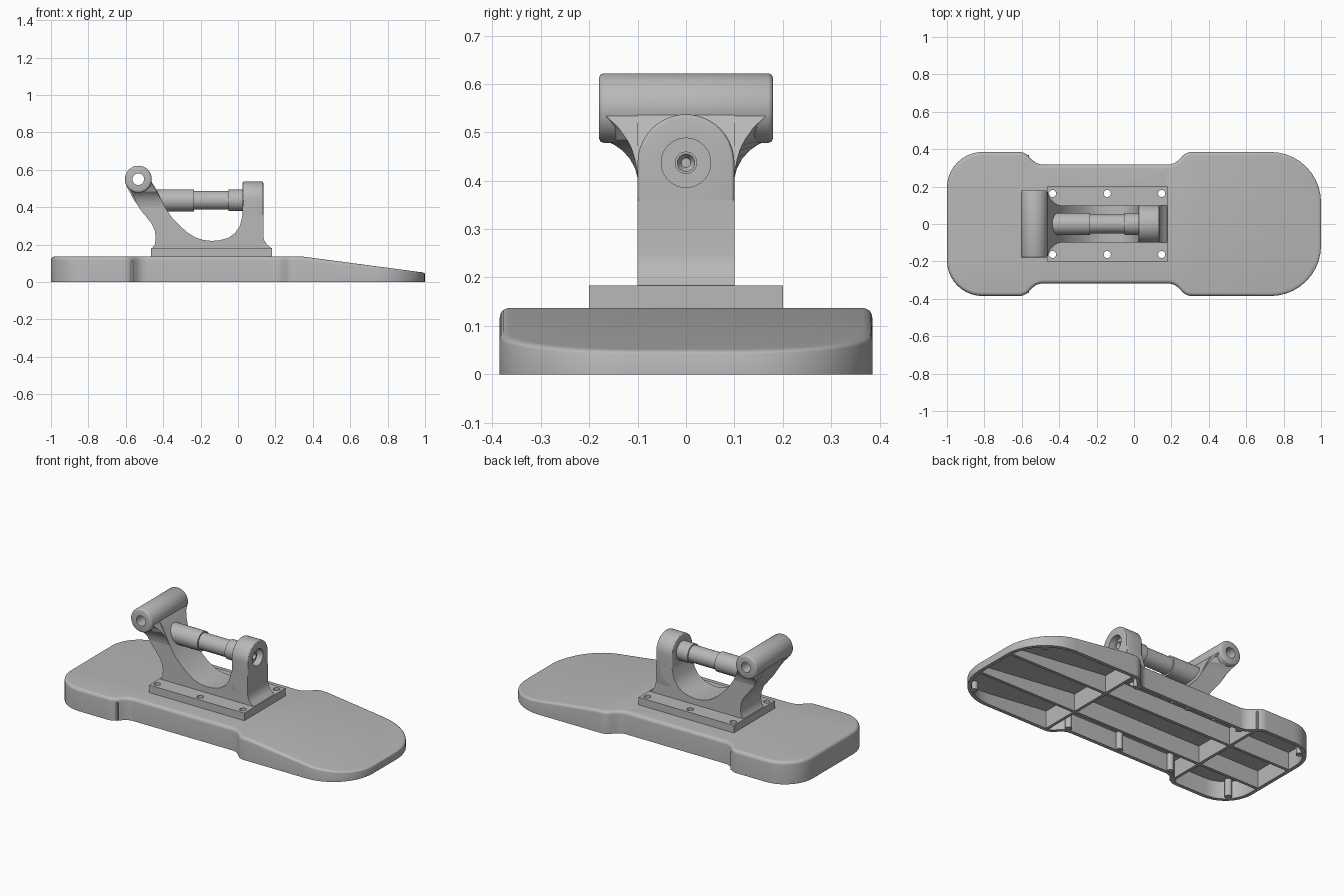
import bpy, bmesh, math
from mathutils import Vector, Matrix

if "Cube" in bpy.data.objects:
    bpy.data.objects.remove(bpy.data.objects["Cube"])

grey = bpy.data.materials.new("plain grey")
grey.use_nodes = True
colour = (0.48, 0.48, 0.48, 1)
grey.diffuse_color = colour
grey.node_tree.nodes["Principled BSDF"].inputs["Base Color"].default_value = colour

TOP = 0.137       # deck height
SLOPE_X = 0.34    # where the nose begins to slope
TIP = 0.05        # nose height
ROD_Z = 0.437


def smooth(obj, angle):
    bpy.ops.object.select_all(action='DESELECT')
    obj.select_set(True)
    bpy.context.view_layer.objects.active = obj
    bpy.ops.object.shade_smooth_by_angle(angle=math.radians(angle))


def finish(name, bm, angle=35, bevel=0):
    bmesh.ops.recalc_face_normals(bm, faces=bm.faces)
    mesh = bpy.data.meshes.new(name)
    bm.to_mesh(mesh)
    bm.free()
    mesh.materials.append(grey)
    obj = bpy.data.objects.new(name, mesh)
    bpy.context.collection.objects.link(obj)
    bpy.context.view_layer.objects.active = obj
    if bevel:
        mod = obj.modifiers.new("soft edges", 'BEVEL')
        mod.width, mod.segments, mod.limit_method = bevel, 3, 'ANGLE'
        mod.angle_limit = math.radians(40)
        bpy.ops.object.modifier_apply(modifier=mod.name)
    smooth(obj, angle)
    return obj


def cut(cutter, *parts):
    """Subtract the cutter from each part, then delete it."""
    for obj in parts:
        bpy.context.view_layer.objects.active = obj
        mod = obj.modifiers.new("cut", 'BOOLEAN')
        mod.operation, mod.object, mod.solver = 'DIFFERENCE', cutter, 'EXACT'
        bpy.ops.object.modifier_apply(modifier=mod.name)
        # Split the pierced faces into triangles so that they stay flat
        bm = bmesh.new()
        bm.from_mesh(obj.data)
        bmesh.ops.triangulate(bm, faces=[f for f in bm.faces if len(f.verts) > 4])
        bm.to_mesh(obj.data)
        bm.free()
        smooth(obj, 30)
    bpy.data.objects.remove(cutter)


def loft(rings, closed=False):
    bm = bmesh.new()
    loops = [[bm.verts.new(p) for p in ring] for ring in rings]
    n = len(loops[0])
    pairs = list(zip(loops, loops[1:])) + ([(loops[-1], loops[0])] if closed else [])
    for a, b in pairs:
        for i in range(n):
            j = (i + 1) % n
            bm.faces.new((a[i], a[j], b[j], b[i]))
    if not closed:
        bm.faces.new(loops[0])
        bm.faces.new(loops[-1])
    return bm


def lathe(profile, axis, centre, closed=False, sides=48):
    """Spin (distance, radius) pairs around the x, y or z axis."""
    turn = {'x': Matrix(((0, 0, 1), (1, 0, 0), (0, 1, 0))),
            'y': Matrix(((0, 1, 0), (0, 0, 1), (1, 0, 0))),
            'z': Matrix.Identity(3)}[axis]
    angles = [math.tau * i / sides for i in range(sides)]
    return loft([[turn @ Vector((r * math.cos(a), r * math.sin(a), t)) + Vector(centre)
                  for a in angles] for t, r in profile], closed)


def rounded(corners, steps=10):
    """Polygon outline with a fillet radius at each corner."""
    out = []
    for i, (x, y, r) in enumerate(corners):
        p = Vector((x, y))
        a = (Vector(corners[i - 1][:2]) - p).normalized()
        b = (Vector(corners[(i + 1) % len(corners)][:2]) - p).normalized()
        half = a.angle(b) / 2
        mid = p + (a + b).normalized() * r / math.sin(half)
        start = p + a * r / math.tan(half) - mid
        end = p + b * r / math.tan(half) - mid
        sweep = start.angle_signed(end)
        for k in range(steps + 1):
            out.append(mid + Matrix.Rotation(-sweep * k / steps, 2) @ start)
    return out


def inset(points, d):
    out = []
    for i, p in enumerate(points):
        a = (p - points[i - 1]).normalized()
        b = (points[(i + 1) % len(points)] - p).normalized()
        t = (a + b).normalized()
        out.append(p + Vector((-t.y, t.x)) * d / max(t.dot(a), 0.5))
    return out


def slope_nose(bm):
    bmesh.ops.bisect_plane(bm, geom=bm.verts[:] + bm.edges[:] + bm.faces[:], dist=1e-5,
                           plane_co=(SLOPE_X, 0, 0), plane_no=(1, 0, 0))
    for v in bm.verts:
        f = max(0, (v.co.x - SLOPE_X) / (1 - SLOPE_X))
        v.co.z *= 1 - f * (1 - TIP / TOP)


def box(lo, hi):
    bm = bmesh.new()
    bmesh.ops.create_cube(bm, size=1)
    for v in bm.verts:
        v.co = [lo[i] if v.co[i] < 0 else hi[i] for i in range(3)]
    return bm


# Hollow waisted deck with a rounded upper rim
lower = [(-1, -.385, .19), (-.585, -.385, .07), (-.52, -.318, .08),
         (.215, -.318, .08), (.28, -.385, .07), (1, -.385, .27)]
outline = rounded(lower + [(x, -y, r) for x, y, r in reversed(lower)])
FILLET, WALL, ROOF = 0.02, 0.022, 0.107
levels = [(WALL, ROOF), (WALL, 0), (0, 0)]
for k in range(6):
    a = math.pi / 2 * k / 5
    levels.append((FILLET * (1 - math.cos(a)), TOP - FILLET * (1 - math.sin(a))))
bm = loft([[(p.x, p.y, z) for p in inset(outline, d)] for d, z in levels])
slope_nose(bm)
deck = finish("deck", bm)

# Stiffening ribs under the deck
for y in (-.13, .13):
    bm = box((-.985, y - .009, 0.001), (.98, y + .009, .112))
    slope_nose(bm)
    finish("long_rib", bm)
for x in (-.57, .31):
    finish("cross_rib", box((x - .009, -.37, 0.001), (x + .009, .37, .112)))

# Small bosses along the inner walls
for x, y in ((-.92, .3), (-.5, .29), (-.14, .29), (.22, .29), (.88, .3)):
    for s in (-1, 1):
        bm = lathe([(0.002, .02), (.112, .02)], 'z', (x, s * y, 0), sides=20)
        slope_nose(bm)
        finish("boss", bm)

# Mounting plate and its screw holes
plate = finish("mounting_plate", box((-.465, -.2, TOP - .005), (.183, .2, .183)))
for x in (-.435, -.143, .148):
    for s in (-1, 1):
        cut(finish("drill", lathe([(-.1, .019), (.3, .019)], 'z', (x, s * .163, 0), sides=24)),
            deck, plate)

# Saddle-shaped bracket body
body = [(-.46, .18), (-.445, .2), (-.44, .235), (-.445, .275), (-.46, .31), (-.49, .348),
        (-.524, .39), (-.56, .445), (-.60, .52), (-.535, .55), (-.465, .54), (-.43, .485),
        (-.39, .4), (-.355, .347), (-.31, .3), (-.27, .265), (-.23, .24), (-.185, .225),
        (-.14, .22), (-.095, .224), (-.053, .236), (-.015, .262), (.01, .3), (.025, .36),
        (.135, .36), (.135, .25), (.139, .225), (.155, .2), (.18, .18)]
arm = finish("bracket_body", loft([[(x, y, z) for x, z in body] for y in (-.1, .1)]), 40)

# Flare that widens the arm into the pivot tube: z, back x, front x, back and front half width
flare = [(.405, -.53, -.395, .1, .1), (.425, -.542, -.404, .105, .102),
         (.445, -.553, -.414, .116, .106), (.462, -.561, -.422, .131, .111),
         (.474, -.566, -.428, .148, .116), (.485, -.573, -.435, .17, .122),
         (.51, -.588, -.45, .174, .14), (.54, -.59, -.466, .174, .172)]
blend = finish("arm_flare", loft([[(a, -w, z), (b, -v, z), (b, v, z), (a, w, z)]
                                  for z, a, b, w, v in flare]), 40)

# Pivot tube across the arm
end, r, soft = .18, .072, .01
ring = [(-end, .031), (-end, r - soft), (-end + soft * .3, r - soft * .3), (-end + soft, r)]
ring += [(-t, q) for t, q in reversed(ring)]
finish("pivot_tube", lathe(ring, 'y', (-.533, 0, .55), closed=True), 50)
cut(finish("bore", lathe([(-.3, .031), (.3, .031)], 'y', (-.533, 0, .55))), arm, blend)

# Round-topped post with a counterbore
arch = [(-.1, .24), (.1, .24)]
arch += [(.1 * math.cos(math.pi * i / 32), ROD_Z + .1 * math.sin(math.pi * i / 32))
         for i in range(33)]
post = finish("post", loft([[(x, y, z) for y, z in arch] for x in (.025, .135)]), 35, .007)
cut(finish("bore", lathe([(.095, .051), (.2, .051)], 'x', (0, 0, ROD_Z))), post)

# Stepped rod with a hollow end seen in the counterbore
rod = [(-.45, .059), (-.235, .059), (-.235, .05), (-.05, .05), (-.05, .058), (.06, .058),
       (.06, .023), (.11, .023), (.11, .018), (.09, .007)]
finish("stepped_rod", lathe(rod, 'x', (0, 0, ROD_Z)))
